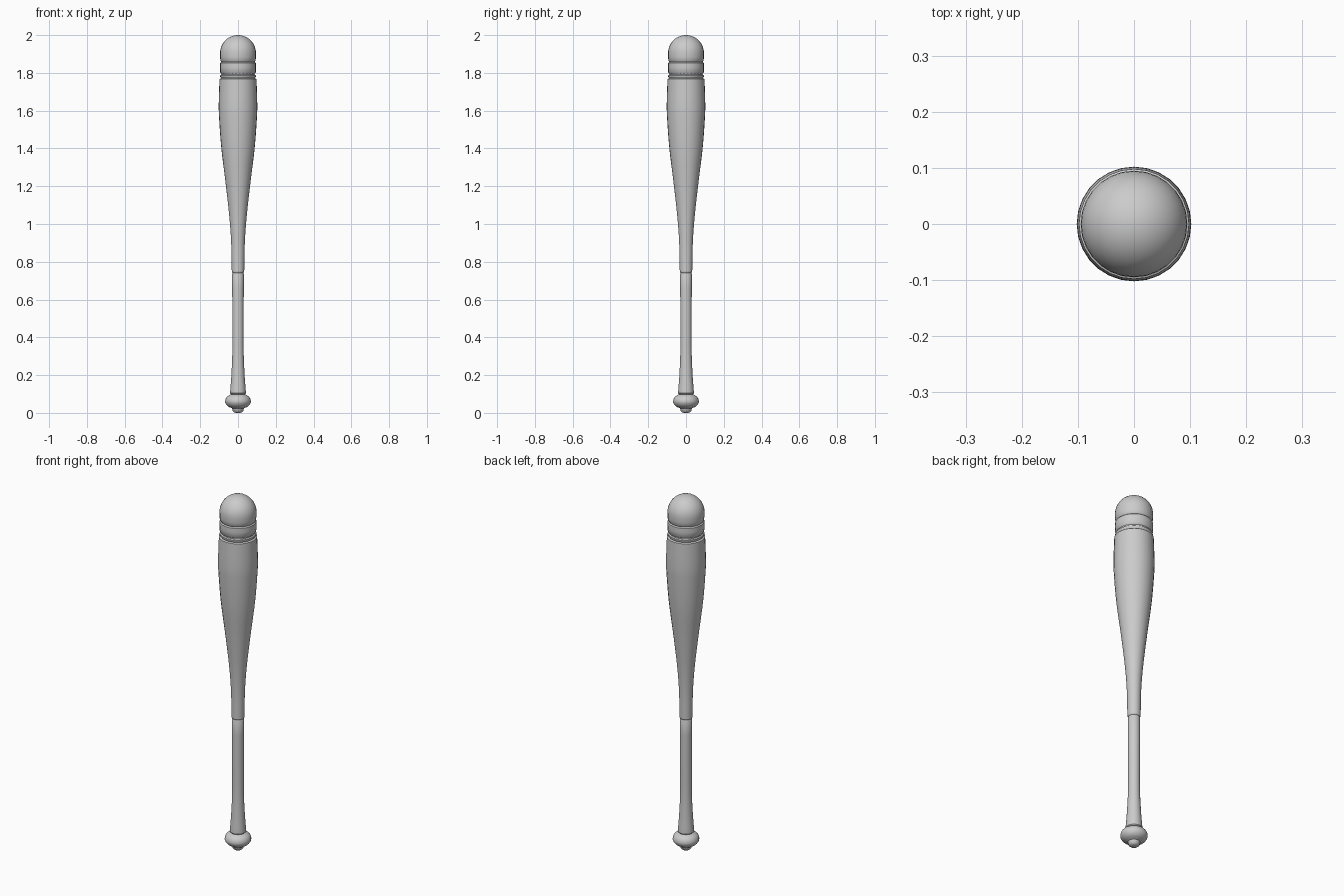
import bpy
import bmesh
import math
from mathutils import Matrix, Vector

cube = bpy.data.objects.get("Cube")
if cube:
    bpy.data.objects.remove(cube, do_unlink=True)

SIDES = 28

grey = bpy.data.materials.new("plain_grey")
grey.use_nodes = True
grey.diffuse_color = (0.6, 0.6, 0.6, 1)
grey.node_tree.nodes["Principled BSDF"].inputs["Base Color"].default_value = (0.6, 0.6, 0.6, 1)


def turned_part(name, profile, sharp=40):
    """Spin a (radius, height) profile, listed bottom to top, about the z axis."""
    bm = bmesh.new()
    verts = [bm.verts.new((r, 0, z)) for r, z in profile]
    edges = [bm.edges.new(pair) for pair in zip(verts, verts[1:])]
    bmesh.ops.spin(bm, geom=verts + edges, cent=(0, 0, 0), axis=(0, 0, 1),
                   angle=math.tau, steps=SIDES, use_duplicate=False)
    bmesh.ops.remove_doubles(bm, verts=bm.verts, dist=0.0002)
    bmesh.ops.recalc_face_normals(bm, faces=bm.faces)
    # Open sleeves have no inside, so face them away from the axis
    if sum(f.normal.dot(Vector((*f.calc_center_median().xy, 0))) for f in bm.faces) < 0:
        bmesh.ops.reverse_faces(bm, faces=bm.faces)
    mesh = bpy.data.meshes.new(name)
    bm.to_mesh(mesh)
    bm.free()
    mesh.materials.append(grey)
    obj = bpy.data.objects.new(name, mesh)
    bpy.context.collection.objects.link(obj)
    bpy.ops.object.select_all(action='DESELECT')
    obj.select_set(True)
    bpy.context.view_layer.objects.active = obj
    bpy.ops.object.shade_smooth_by_angle(angle=math.radians(sharp))
    return obj


def smooth_profile(points, steps=4):
    """Catmull-Rom interpolation through the profile points."""
    pts = [Vector(p) for p in points]
    pts = [2 * pts[0] - pts[1]] + pts + [2 * pts[-1] - pts[-2]]
    out = []
    for a, b, c, d in zip(pts, pts[1:], pts[2:], pts[3:]):
        for i in range(steps):
            t = i / steps
            out.append(0.5 * (2 * b + (c - a) * t + (2 * a - 5 * b + 4 * c - d) * t * t
                              + (3 * b - a - 3 * c + d) * t ** 3))
    return [tuple(p) for p in out] + [tuple(pts[-2])]


# Small nub under the knob
turned_part("end_nub", [(0, 0), (0.018, 0.001), (0.027, 0.008), (0.031, 0.024)])

# Rounded knob
turned_part("knob", smooth_profile([(0.031, 0.024), (0.055, 0.036), (0.068, 0.057),
                                    (0.063, 0.079), (0.048, 0.093), (0.036, 0.098)], 3))

# Flared grip up to the seam
turned_part("grip", [(0.036, 0.098), (0.042, 0.104)]
            + smooth_profile([(0.042, 0.108), (0.037, 0.17), (0.034, 0.22), (0.03, 0.32),
                              (0.03, 0.5), (0.031, 0.735)], 3)
            + [(0.028, 0.741)])

# Barrel swelling from the seam to the first groove
turned_part("barrel", [(0.028, 0.741), (0.033, 0.747)]
            + smooth_profile([(0.033, 0.75), (0.036, 0.9), (0.046, 1.04), (0.066, 1.22),
                              (0.088, 1.4), (0.1, 1.56), (0.102, 1.64), (0.098, 1.768)])
            + [(0.089, 1.772)])

# Thin ring between the two lower grooves
turned_part("groove_ring", [(0.089, 1.772), (0.094, 1.778), (0.094, 1.787), (0.088, 1.791),
                            (0.088, 1.796)])

# Wide band under the cap
turned_part("band", [(0.088, 1.796), (0.094, 1.803), (0.095, 1.83), (0.094, 1.853),
                     (0.088, 1.858)])

# Domed cap
dome = [(0.095 * math.cos(a), 1.905 + 0.095 * math.sin(a))
        for a in (math.pi / 2 * i / 10 for i in range(11))]
turned_part("domed_cap", [(0.088, 1.858), (0.093, 1.865), (0.095, 1.885)] + dome)
